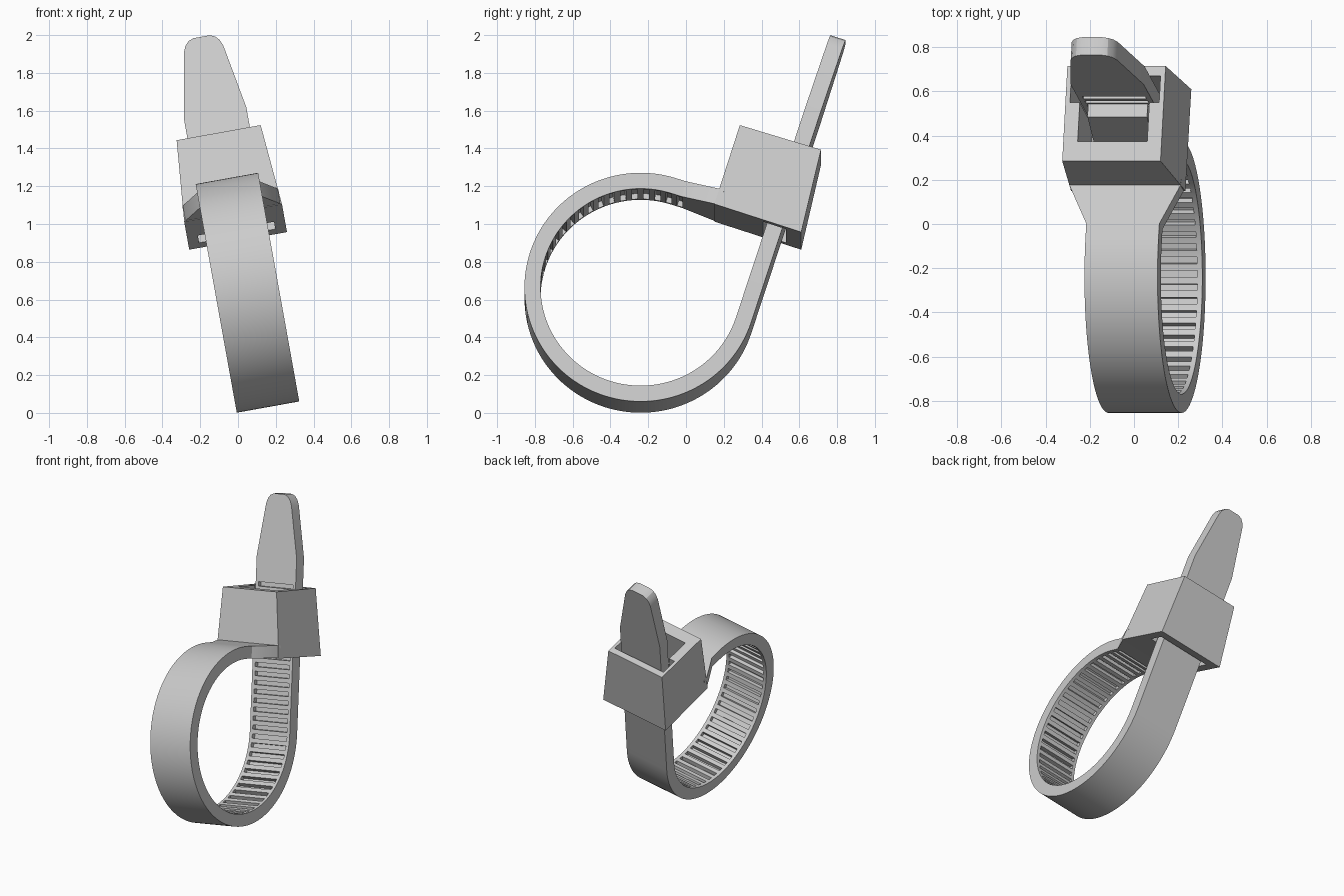
import bpy, bmesh, math
from mathutils import Matrix, Vector

if "Cube" in bpy.data.objects:
    bpy.data.objects.remove(bpy.data.objects["Cube"])

RADIUS, THICK, HALF = 0.53, 0.085, 0.168
START, END = math.radians(72.5), math.radians(342)
ARC = RADIUS * (END - START)
TAIL = 1.62
PLACE = Matrix.Translation((0.05, -0.24, 0.636)) @ Matrix.Rotation(math.radians(-10.2), 4, 'Y')

plastic = bpy.data.materials.new("grey_plastic")
plastic.use_nodes = True
plastic.diffuse_color = (0.6, 0.6, 0.6, 1)
plastic.node_tree.nodes["Principled BSDF"].inputs["Base Color"].default_value = (0.6, 0.6, 0.6, 1)


def path(s, d, x):
    """Point at length s along the strap, d outward from its inner face."""
    a = START + min(max(s, 0), ARC) / RADIUS
    run = s - min(max(s, 0), ARC)
    return Vector((x, math.cos(a) * (RADIUS + d) - math.sin(a) * run,
                   math.sin(a) * (RADIUS + d) + math.cos(a) * run))


def tail(l, n, x):
    """Point l up the straight tail, n forward from its back face."""
    return path(ARC + l, THICK - n, x)


def loft(bm, rings):
    """Skin a row of equal rings and cap both ends."""
    rows = [[bm.verts.new(PLACE @ p) for p in ring] for ring in rings]
    faces = [bm.faces.new(rows[0]), bm.faces.new(rows[-1][::-1])]
    for a, b in zip(rows, rows[1:]):
        for i in range(len(a)):
            j = (i + 1) % len(a)
            faces.append(bm.faces.new((a[i], b[i], b[j], a[j])))
    bmesh.ops.recalc_face_normals(bm, faces=faces)


def make(name, solids):
    bm = bmesh.new()
    for rings in solids:
        loft(bm, rings)
    mesh = bpy.data.meshes.new(name)
    bm.to_mesh(mesh)
    bm.free()
    mesh.materials.append(plastic)
    obj = bpy.data.objects.new(name, mesh)
    bpy.context.collection.objects.link(obj)
    return obj


def cut(obj, cutter):
    """Subtract the cutter, then drop it."""
    mod = obj.modifiers.new("cut", 'BOOLEAN')
    mod.operation, mod.solver, mod.object = 'DIFFERENCE', 'EXACT', cutter
    graph = bpy.context.evaluated_depsgraph_get()
    result = bpy.data.meshes.new_from_object(obj.evaluated_get(graph))
    obj.modifiers.clear()
    obj.data = result
    bpy.data.objects.remove(cutter)


def strap_ring(s, half, d0=0, d1=THICK):
    return [path(s, d0, -half), path(s, d0, half), path(s, d1, half), path(s, d1, -half)]


# Strap: flared root, round loop, straight tail with a tapered tip
stations = [(-0.27, 0.258), (-0.24, 0.255), (-0.06, HALF)]
stations += [(ARC * i / 96, HALF) for i in range(97)]
stations += [(ARC + l, h) for l, h in ((1.19, HALF), (1.51, 0.113), (1.55, 0.106),
                                       (1.585, 0.092), (1.608, 0.072), (TAIL, 0.045))]
strap = make("strap", [[strap_ring(s, h) for s, h in stations]])

# Ratchet grooves along the inner face
pitch = 0.061
count = int((ARC + 1.15) / pitch)
grooves = [[strap_ring(-0.05 + i * pitch + e, 0.145, -0.02, 0.03) for e in (-0.015, 0.015)]
           for i in range(count)]
cut(strap, make("groove_cutter", grooves))

# Head: block that narrows upward, flush with the strap root
def head_ring(corners, half):
    (y0, z0), (y1, z1) = corners
    return [Vector(p) for p in ((-half, y0, z0), (half, y0, z0), (half, y1, z1), (-half, y1, z1))]


head = make("head", [[head_ring(((0.39, 0.43), (0.85, 0.279)), 0.263),
                      head_ring(((0.525, 0.861), (0.955, 0.729)), 0.226)]])


def slot(l0, l1, n0, n1, half):
    return [[tail(l, n, x) for n, x in ((n0, -half), (n0, half), (n1, half), (n1, -half))]
            for l in (l0, l1)]


# Strap passage through the head, then the narrower pawl pocket
cut(head, make("passage_cutter", [slot(0.4, 1.2, -0.022, 0.105, 0.205)]))
cut(head, make("pocket_cutter", [slot(0.64, 1.2, 0.09, 0.29, 0.16)]))

# Pawl leaning from the pocket floor toward the strap
pawl_profile = ((0.6, 0.15), (0.6, 0.24), (0.9, 0.145), (0.9, 0.08))
pawl = make("pawl", [[[tail(l, n, x) for l, n in pawl_profile] for x in (-0.137, 0.137)]])

# Smooth the loop, keep the edges crisp
bpy.ops.object.select_all(action='DESELECT')
for obj in (strap, head, pawl):
    obj.select_set(True)
bpy.context.view_layer.objects.active = strap
bpy.ops.object.shade_smooth_by_angle(angle=math.radians(25))
